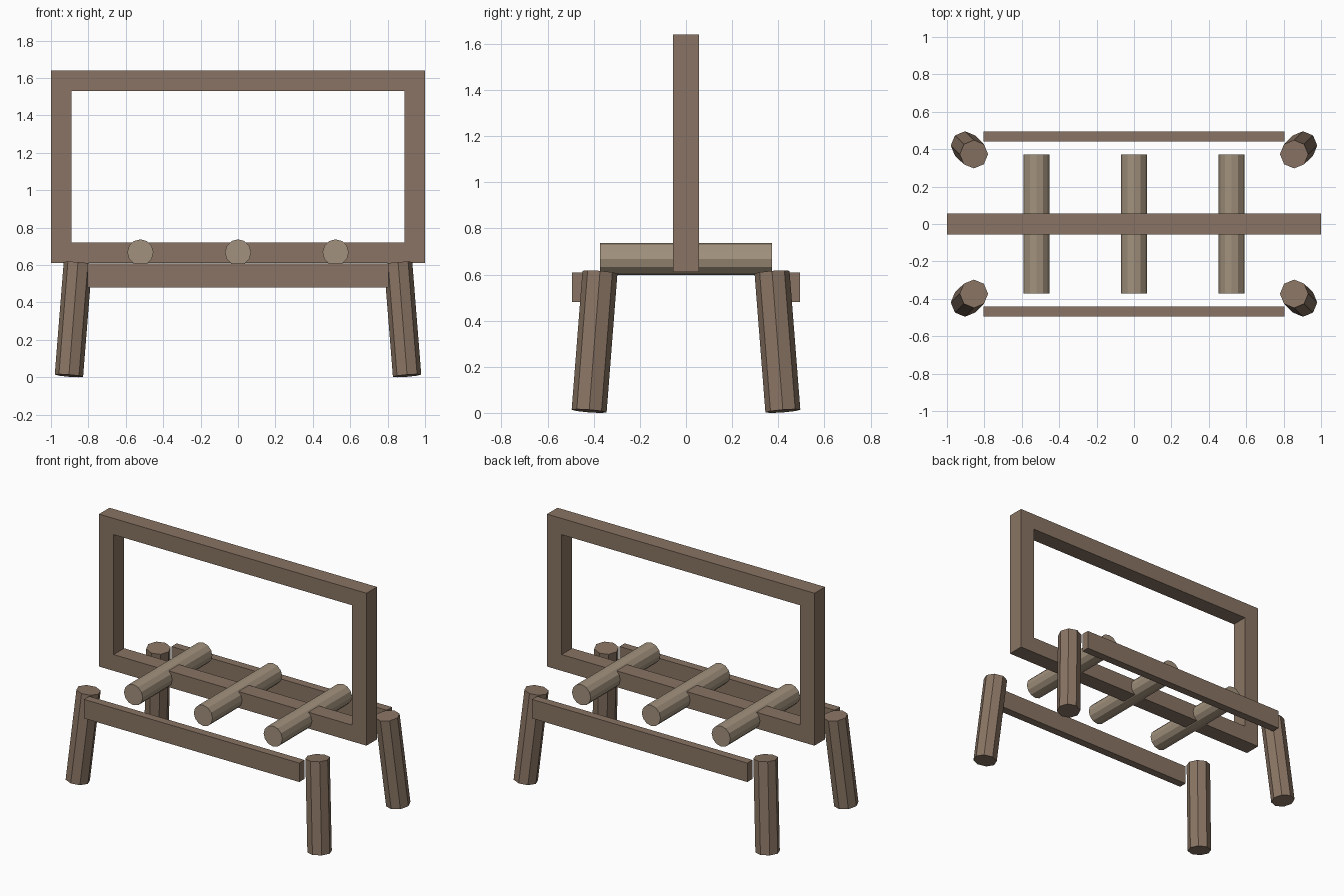
import bpy, bmesh
from mathutils import Vector, Matrix

if "Cube" in bpy.data.objects:
    bpy.data.objects.remove(bpy.data.objects["Cube"])


def material(name, rgb):
    m = bpy.data.materials.new(name)
    m.diffuse_color = (*rgb, 1)
    m.use_nodes = True
    m.node_tree.nodes["Principled BSDF"].inputs["Base Color"].default_value = m.diffuse_color
    return m


dark_wood = material("dark_wood", (0.25, 0.175, 0.125))
light_wood = material("light_wood", (0.36, 0.285, 0.205))


def add_object(name, bm, mat):
    bmesh.ops.recalc_face_normals(bm, faces=bm.faces)
    mesh = bpy.data.meshes.new(name)
    bm.to_mesh(mesh)
    bm.free()
    mesh.materials.append(mat)
    obj = bpy.data.objects.new(name, mesh)
    bpy.context.collection.objects.link(obj)
    return obj


def box(name, lo, hi, mat):
    lo, hi = Vector(lo), Vector(hi)
    bm = bmesh.new()
    bmesh.ops.create_cube(bm, size=1, matrix=Matrix.Translation((lo + hi) / 2)
                          @ Matrix.Diagonal((*(hi - lo), 1)))
    return add_object(name, bm, mat)


def rod(name, a, b, radius, sides, mat):
    a, b = Vector(a), Vector(b)
    axis = b - a
    turn = Vector((0, 0, 1)).rotation_difference(axis).to_matrix().to_4x4()
    bm = bmesh.new()
    bmesh.ops.create_cone(bm, cap_ends=True, segments=sides, radius1=radius,
                          radius2=radius, depth=axis.length,
                          matrix=Matrix.Translation((a + b) / 2) @ turn)
    return add_object(name, bm, mat)


def rect(bm, x, z0, z1, y):
    return [bm.verts.new((px, y, pz))
            for px, pz in ((-x, z0), (x, z0), (x, z1), (-x, z1))]


# Upright rectangular frame: a flat ring extruded through its thickness
bm = bmesh.new()
outer = rect(bm, 1.0, 0.61, 1.64, -0.056)
inner = rect(bm, 0.89, 0.72, 1.53, -0.056)
ring = [bm.faces.new((outer[i], outer[(i + 1) % 4], inner[(i + 1) % 4], inner[i]))
        for i in range(4)]
ext = bmesh.ops.extrude_face_region(bm, geom=ring, use_keep_orig=True)
bmesh.ops.translate(bm, vec=(0, 0.112, 0),
                    verts=[v for v in ext["geom"] if isinstance(v, bmesh.types.BMVert)])
add_object("upright_frame", bm, dark_wood)

# Round cross bars running front to back
for label, x in (("left", -0.522), ("middle", 0), ("right", 0.522)):
    rod(f"{label}_cross_bar", (x, -0.372, 0.667), (x, 0.372, 0.667), 0.07, 12, light_wood)

# Long rails and splayed eight-sided legs
for end, sy in (("front", -1), ("back", 1)):
    ys = sorted((sy * 0.44, sy * 0.495))
    box(f"{end}_rail", (-0.805, ys[0], 0.48), (0.805, ys[1], 0.608), dark_wood)
    for side, sx in (("left", -1), ("right", 1)):
        rod(f"{end}_{side}_leg", (sx * 0.904, sy * 0.42, 0.008),
            (sx * 0.856, sy * 0.373, 0.61), 0.076, 8, dark_wood)
